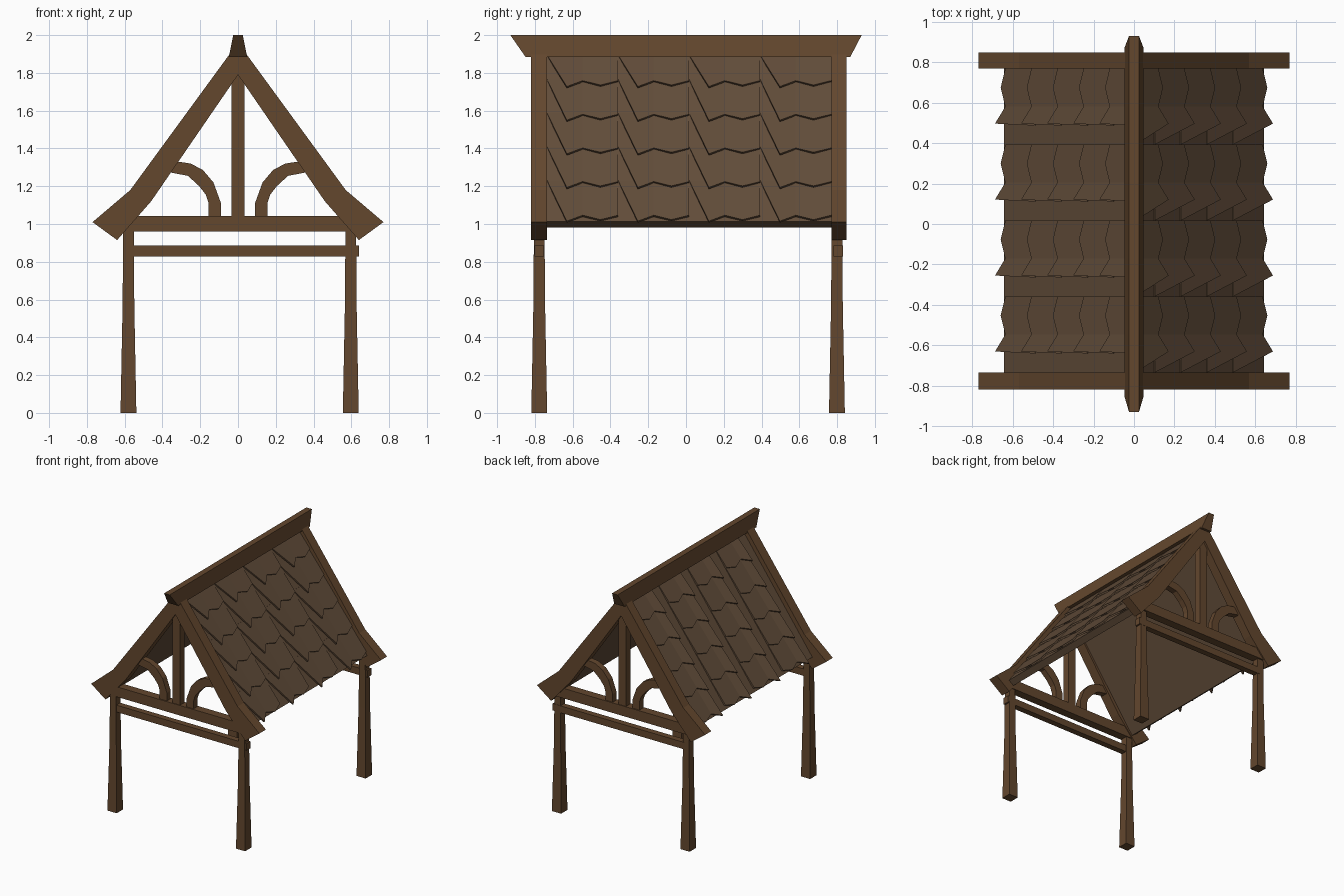
import bpy, bmesh
from mathutils import Vector

if "Cube" in bpy.data.objects:
    bpy.data.objects.remove(bpy.data.objects["Cube"])


def material(name, rgb):
    m = bpy.data.materials.new(name)
    m.diffuse_color = (*rgb, 1)
    m.use_nodes = True
    m.node_tree.nodes["Principled BSDF"].inputs["Base Color"].default_value = m.diffuse_color
    return m


WOOD = material("wood", (0.125, 0.063, 0.027))
ROOF = material("roof_wood", (0.122, 0.074, 0.042))


def finish(name, bm, mat):
    bmesh.ops.recalc_face_normals(bm, faces=bm.faces)
    me = bpy.data.meshes.new(name)
    bm.to_mesh(me)
    bm.free()
    me.materials.append(mat)
    ob = bpy.data.objects.new(name, me)
    bpy.context.collection.objects.link(ob)
    return ob


def loft(bm, rings):
    """Closed solid through rings of equal point count."""
    vs = [[bm.verts.new(p) for p in r] for r in rings]
    n = len(vs[0])
    for a, b in zip(vs, vs[1:]):
        for i in range(n):
            j = (i + 1) % n
            bm.faces.new((a[i], a[j], b[j], b[i]))
    bm.faces.new(vs[0][::-1])
    bm.faces.new(vs[-1])


def rect(cx, cy, hx, hy, z):
    return [(cx - hx, cy - hy, z), (cx + hx, cy - hy, z),
            (cx + hx, cy + hy, z), (cx - hx, cy + hy, z)]


def slab(name, profile, y0, y1, mat, mirror=False):
    """Extrude an x-z profile along y, optionally with its mirror image."""
    bm = bmesh.new()
    for s in ((1, -1) if mirror else (1,)):
        loft(bm, [[(s * x, y, z) for x, z in profile] for y in (y0, y1)])
    return finish(name, bm, mat)


def box(name, x0, x1, z0, z1, y0, y1):
    return slab(name, [(x0, z0), (x1, z0), (x1, z1), (x0, z1)], y0, y1, WOOD)


RAFTER = [(0, 1.96), (0.57, 1.18), (0.77, 1.01), (0.64, 0.915), (0.46, 1.12), (0, 1.79)]
BRACE_OUT = [(0.09, 1.03), (0.09, 1.11), (0.13, 1.22), (0.185, 1.285), (0.25, 1.32), (0.35, 1.335)]
BRACE_IN = [(0.37, 1.275), (0.265, 1.255), (0.205, 1.2), (0.17, 1.155), (0.155, 1.11), (0.155, 1.03)]

# Front and back gable frames
for side, y, r0, r1 in (("front", -0.777, -0.82, -0.735), ("back", 0.805, 0.77, 0.85)):
    slab(side + "_rafters", RAFTER, r0, r1, WOOD, True)
    slab(side + "_curved_braces", BRACE_OUT + BRACE_IN, y - 0.025, y + 0.025, WOOD, True)
    box(side + "_tie_beam", -0.6, 0.6, 0.96, 1.043, y - 0.035, y + 0.035)
    box(side + "_lower_beam", -0.57, 0.64, 0.828, 0.885, y - 0.025, y + 0.025)
    box(side + "_king_post", -0.035, 0.035, 1.03, 1.83, y - 0.03, y + 0.03)
    # Flared posts
    for label, x in (("left", -0.58), ("right", 0.597)):
        bm = bmesh.new()
        yp = y - 0.006 if side == "back" else y
        loft(bm, [rect(x, yp, h, h, z) for h, z in ((0.042, 0), (0.031, 0.57), (0.028, 0.98))])
        finish(f"{side}_{label}_post", bm, WOOD)

# Ridge cap, wider and longer at opposite ends
bm = bmesh.new()
loft(bm, [rect(0, 0.01, 0.048, 0.86, 1.885), rect(0, 0, 0.025, 0.93, 2.0)])
finish("ridge_cap", bm, WOOD)

# Roof boards
TOP = Vector((0, 0, 1.9))
DOWN = Vector((0.645, 0, -0.89)).normalized()
OUT = Vector((0.89, 0, 0.645)).normalized()
LEN = 1.095
low = TOP + DOWN * LEN
under = low - OUT * 0.055
slab("roof_boards", [(0, 1.9), (low.x, low.z), (under.x, under.z), (0, 1.806)],
     -0.75, 0.785, ROOF, True)

# Shingles: pointed tiles alternating with lifted, broken tiles
Y0, W = -0.735, 0.188
for label, s in (("right", 1), ("left", -1)):
    bm = bmesh.new()
    for row in range(5):
        low_s = 1.065 - 0.22 * row
        top_s = max(low_s - 0.235, 0.01)
        for col in range(8):
            a = Y0 + col * W
            b, mid = a + W, a + W / 2
            if col % 2:
                pts = [(a, top_s, 0.004), (b, top_s, 0.004), (b, low_s, 0.015),
                       (mid, low_s + 0.032, 0.02), (a, low_s, 0.015)]
            else:
                start = a if s > 0 else mid
                pts = [(start, top_s, 0.004), (b, top_s, 0.004), (b, low_s, 0.015),
                       (mid + 0.01, low_s + 0.055, 0.038)]
            rings = []
            for lifted in (0, 1):
                ring = []
                for y, d, h in pts:
                    p = TOP + DOWN * d + OUT * (h if lifted else h - 0.014)
                    ring.append((s * p.x, y, p.z))
                rings.append(ring)
            loft(bm, rings)
    finish(label + "_shingles", bm, ROOF)
